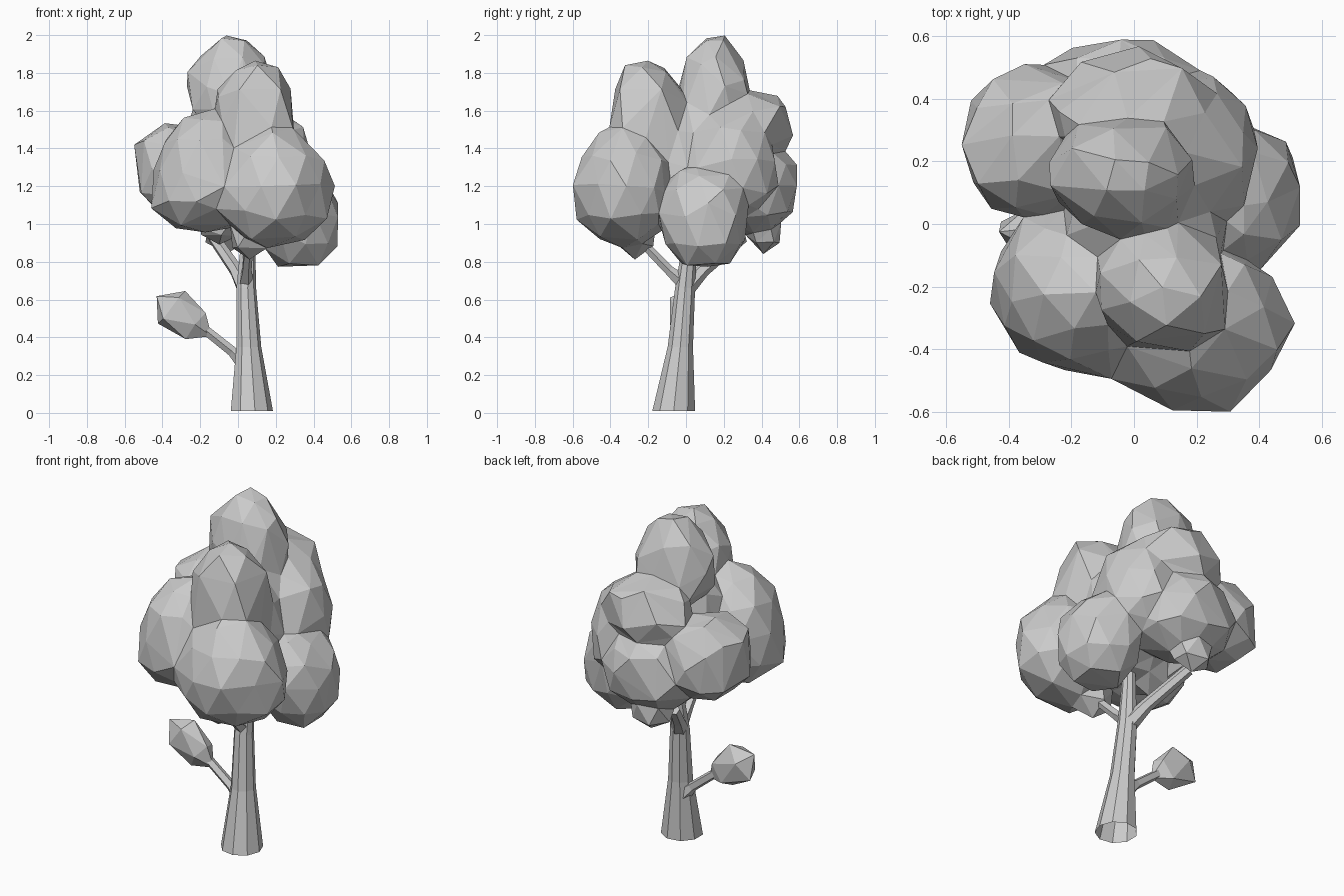
import bpy, bmesh, math, random
from mathutils import Vector, Matrix, Euler

if "Cube" in bpy.data.objects:
    bpy.data.objects.remove(bpy.data.objects["Cube"])


def finish(bm, name):
    bmesh.ops.recalc_face_normals(bm, faces=bm.faces)
    me = bpy.data.meshes.new(name)
    bm.to_mesh(me)
    bm.free()
    ob = bpy.data.objects.new(name, me)
    bpy.context.collection.objects.link(ob)
    return ob


def limb(name, sides, path, flat=False):
    """Faceted tube through (x, y, z, radius) points, open at the start."""
    bm = bmesh.new()
    rings = []
    pts = [Vector(p[:3]) for p in path]
    for i, p in enumerate(path):
        d = pts[min(i + 1, len(pts) - 1)] - pts[max(i - 1, 0)]
        q = Matrix.Identity(3) if flat else d.to_track_quat('Z', 'Y').to_matrix()
        ring = []
        for k in range(sides):
            a = 2 * math.pi * k / sides
            ring.append(bm.verts.new(pts[i] + q @ Vector((math.cos(a), math.sin(a), 0)) * p[3]))
        rings.append(ring)
    for a, b in zip(rings, rings[1:]):
        for k in range(sides):
            n = (k + 1) % sides
            bm.faces.new((a[k], a[n], b[n], b[k]))
    bm.faces.new(rings[-1])
    return finish(bm, name)


def add_clump(bm, center, radii, seed, taper=0.0, rot=(0, 0, 0), subdiv=2, jitter=0.05, box=2.0):
    """Irregular low-poly blob; taper narrows it upwards, box > 2 squares it off."""
    rng = random.Random(seed)
    spin = Matrix.Rotation(rng.uniform(0, 6.28), 3, 'Z')
    turn = Euler([math.radians(r) for r in rot]).to_matrix()
    for v in bmesh.ops.create_icosphere(bm, subdivisions=subdiv, radius=1)["verts"]:
        c = spin @ v.co
        c /= sum(abs(k) ** box for k in c) ** (1 / box)
        if abs(v.co.z) < 0.99:
            c *= 1 + rng.uniform(-jitter, jitter)
            c += Vector([rng.uniform(-jitter, jitter) for _ in range(3)])
        s = 1 - taper * c.z
        c = Vector((c.x * s * radii[0], c.y * s * radii[1], c.z * radii[2]))
        v.co = turn @ c + Vector(center)


# Trunk and branches
limb("trunk", 9, [(0.07, -0.065, 0.01, 0.115), (0.055, -0.03, 0.35, 0.068),
                  (0.042, -0.005, 0.66, 0.054), (0.05, 0.015, 0.85, 0.042),
                  (0.06, 0.03, 1.0, 0.035)], flat=True)
limb("low_branch", 5, [(0.04, -0.02, 0.26, 0.05), (-0.03, -0.018, 0.325, 0.028),
                       (-0.2, -0.02, 0.46, 0.026)])
limb("front_branch", 5, [(0.04, 0.0, 0.68, 0.045), (0.045, -0.09, 0.755, 0.027),
                         (0.06, -0.25, 0.92, 0.024)])
limb("back_branch", 6, [(0.04, 0.0, 0.66, 0.05), (-0.01, 0.09, 0.755, 0.037),
                        (-0.13, 0.3, 0.93, 0.032)])

# Small clump on the low branch
bm = bmesh.new()
add_clump(bm, (-0.285, -0.025, 0.512), (0.12, 0.075, 0.18), 3, taper=-0.2,
          rot=(0, -54, 0), subdiv=1)
finish(bm, "low_leaf_clump")

# Canopy: overlapping clumps (centre, radii, taper, squareness, subdivision)
clumps = [
    ((-0.04, 0.15, 1.735), (0.235, 0.185, 0.262), 0.2, 2.1, 2),   # top
    ((0.09, -0.2, 1.48), (0.205, 0.205, 0.38), 0.05, 2.6, 2),     # front upper
    ((0.19, -0.33, 1.2), (0.31, 0.275, 0.325), 0.16, 2.0, 2),     # front right
    ((-0.17, -0.21, 1.28), (0.275, 0.27, 0.32), 0.18, 2.1, 2),    # front left
    ((-0.335, 0.265, 1.295), (0.21, 0.235, 0.235), 0.0, 2.4, 2),  # back left
    ((0.325, 0.095, 1.035), (0.215, 0.225, 0.265), 0.05, 2.4, 2), # right low
    ((0.19, 0.24, 1.33), (0.20, 0.25, 0.30), 0.1, 2.1, 2),        # right back
    ((-0.04, 0.36, 1.19), (0.28, 0.24, 0.25), 0.0, 2.2, 2),       # back
    ((0.0, 0.37, 1.52), (0.25, 0.18, 0.18), 0.0, 2.2, 2),         # back upper
    ((0.03, 0.0, 1.32), (0.26, 0.24, 0.38), 0.1, 2.2, 2),         # core
    ((0.06, -0.27, 0.93), (0.11, 0.11, 0.12), 0.0, 2.0, 1),       # front under
    ((-0.06, 0.41, 0.96), (0.13, 0.10, 0.12), 0.0, 2.0, 1),       # back under
    ((-0.1, 0.0, 0.99), (0.13, 0.13, 0.10), 0.0, 2.0, 1),         # left under
]
bm = bmesh.new()
for i, (c, r, t, box, sub) in enumerate(clumps):
    add_clump(bm, c, [x * 1.015 for x in r], 20 + i, t, subdiv=sub, box=box)
canopy = finish(bm, "canopy")

# Fuse the clumps into one skin, then reduce it to large flat facets
rem = canopy.modifiers.new("fuse", 'REMESH')
rem.mode = 'VOXEL'
rem.voxel_size = 0.018
dec = canopy.modifiers.new("facets", 'DECIMATE')
dec.ratio = 1.0
dg = bpy.context.evaluated_depsgraph_get()
dg.update()
tris = sum(len(p.vertices) - 2 for p in canopy.evaluated_get(dg).data.polygons)
dec.ratio = 440 / max(tris, 440)
dg.update()
mesh = bpy.data.meshes.new_from_object(canopy.evaluated_get(dg))
canopy.modifiers.clear()
canopy.data = mesh
for p in mesh.polygons:
    p.use_smooth = False
